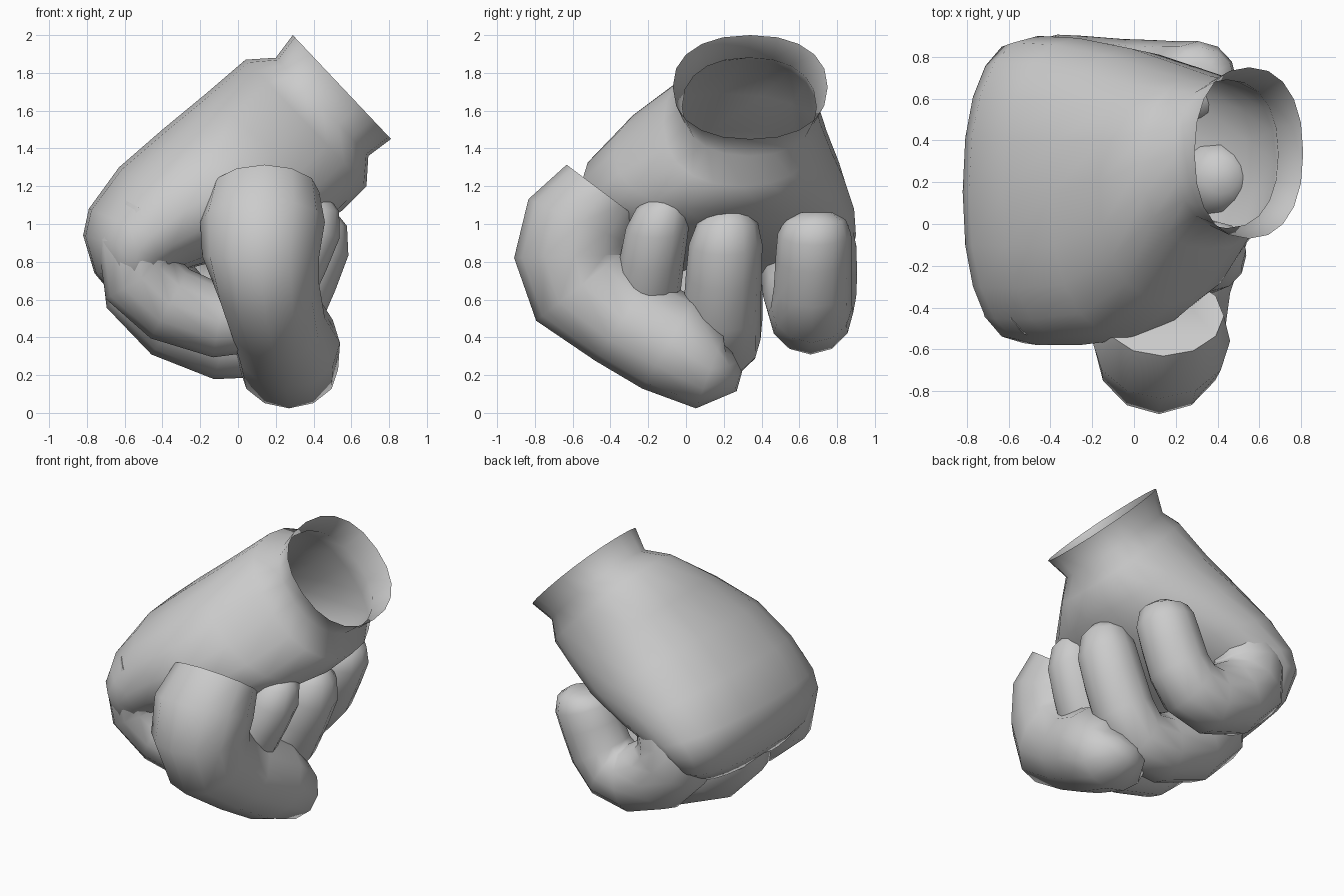
import bpy, bmesh, math
from mathutils import Vector

cube = bpy.data.objects.get("Cube")
if cube:
    bpy.data.objects.remove(cube, do_unlink=True)

grey = bpy.data.materials.new("plain grey")
grey.use_nodes = True
grey.diffuse_color = (0.6, 0.6, 0.6, 1)
grey.node_tree.nodes["Principled BSDF"].inputs["Base Color"].default_value = (0.6, 0.6, 0.6, 1)


def loft(name, rings, sides, power=1.0, cap_start=True):
    """Skin rings given as (centre, half-width vector, half-depth vector)."""
    bm = bmesh.new()
    loops = []
    for c, u, v in rings:
        loop = []
        for i in range(sides):
            a = math.tau * i / sides
            cu, sv = math.cos(a), math.sin(a)
            cu = math.copysign(abs(cu) ** power, cu)
            sv = math.copysign(abs(sv) ** power, sv)
            loop.append(bm.verts.new(c + u * cu + v * sv))
        loops.append(loop)
    for a, b in zip(loops, loops[1:]):
        for i in range(sides):
            j = (i + 1) % sides
            bm.faces.new((a[i], a[j], b[j], b[i]))
    if cap_start:
        bm.faces.new(loops[0])
    bm.faces.new(loops[-1])
    bmesh.ops.recalc_face_normals(bm, faces=bm.faces)
    mesh = bpy.data.meshes.new(name)
    bm.to_mesh(mesh)
    bm.free()
    mesh.materials.append(grey)
    obj = bpy.data.objects.new(name, mesh)
    bpy.context.collection.objects.link(obj)
    bpy.ops.object.select_all(action="DESELECT")
    obj.select_set(True)
    bpy.context.view_layer.objects.active = obj
    bpy.ops.object.shade_smooth_by_angle(angle=math.radians(75))


def tube(name, path, side, sides=12):
    """Bent tube; path rows are (centre, half width, half depth)."""
    rings = []
    for i, (c, w, d) in enumerate(path):
        before = path[max(i - 1, 0)][0]
        after = path[min(i + 1, len(path) - 1)][0]
        depth = (after - before).cross(side).normalized()
        rings.append((c, side * w, depth * d))
    loft(name, rings, sides)


# Palm and open wrist: back-of-hand point, palm-side point, y range
palm = [
    ((0.29, 2.00), (0.81, 1.45), -0.07, 0.75),
    ((0.20, 1.88), (0.69, 1.36), -0.02, 0.69),
    ((0.04, 1.87), (0.68, 1.20), -0.12, 0.71),
    ((-0.17, 1.69), (0.55, 1.07), -0.38, 0.77),
    ((-0.40, 1.50), (0.37, 0.96), -0.55, 0.84),
    ((-0.63, 1.30), (0.10, 0.86), -0.58, 0.89),
    ((-0.79, 1.08), (-0.13, 0.80), -0.58, 0.90),
    ((-0.82, 0.94), (-0.24, 0.77), -0.57, 0.88),
    ((-0.76, 0.74), (-0.34, 0.73), -0.52, 0.80),
    ((-0.66, 0.62), (-0.40, 0.68), -0.44, 0.66),
]
rings = []
for back, front, y0, y1 in palm:
    a, b = Vector((back[0], 0, back[1])), Vector((front[0], 0, front[1]))
    centre = (a + b) / 2 + Vector((0, (y0 + y1) / 2, 0))
    rings.append((centre, (b - a) / 2, Vector((0, (y1 - y0) / 2, 0))))
loft("hand_and_wrist", rings, 20, 0.88, False)

# Curled fingers share one curl of (x, z, radius scale)
curl = [
    (-0.44, 1.04, 1.1), (-0.53, 0.86, 1.25), (-0.51, 0.68, 1.25), (-0.36, 0.53, 1.2),
    (-0.10, 0.42, 1.1), (0.10, 0.42, 1.05), (0.22, 0.55, 1.0),
    (0.31, 0.73, 0.98), (0.38, 0.88, 0.95), (0.40, 0.98, 0.78), (0.40, 1.04, 0.42),
]
# Per finger: knuckle y, tip y, radius, x scale, x shift, bend lift, tip lift
fingers = {
    "index_finger": (-0.36, -0.10, 0.175, 1.0, 0.0, 0.08, 0.11),
    "middle_finger": (0.13, 0.23, 0.205, 0.97, 0.03, -0.03, 0.04),
    "little_finger": (0.64, 0.69, 0.205, 0.76, 0.02, 0.14, 0.02),
}
for name, (y0, y1, r, sx, dx, bend, tip) in fingers.items():
    path = []
    for i, (x, z, s) in enumerate(curl):
        t = i / (len(curl) - 1)
        lift = bend * 2 * t if t < 0.5 else bend + (tip - bend) * (2 * t - 1)
        path.append((Vector((x * sx + dx, y0 + (y1 - y0) * t, z + lift)), r * s, r * s))
    tube(name, path, Vector((0, 1, 0)))

# Thumb folded across the fingers: x, y, z, half width, half depth
thumb = [
    (0.14, -0.44, 1.17, 0.29, 0.24), (0.13, -0.56, 1.01, 0.33, 0.30),
    (0.12, -0.59, 0.83, 0.31, 0.32), (0.15, -0.55, 0.68, 0.28, 0.31),
    (0.20, -0.33, 0.50, 0.26, 0.27), (0.26, -0.09, 0.37, 0.28, 0.28),
    (0.27, 0.13, 0.23, 0.26, 0.22), (0.27, 0.23, 0.25, 0.17, 0.14),
    (0.27, 0.27, 0.27, 0.08, 0.06),
]
tube("thumb", [(Vector(p[:3]), p[3], p[4]) for p in thumb], Vector((1, 0, 0)))
